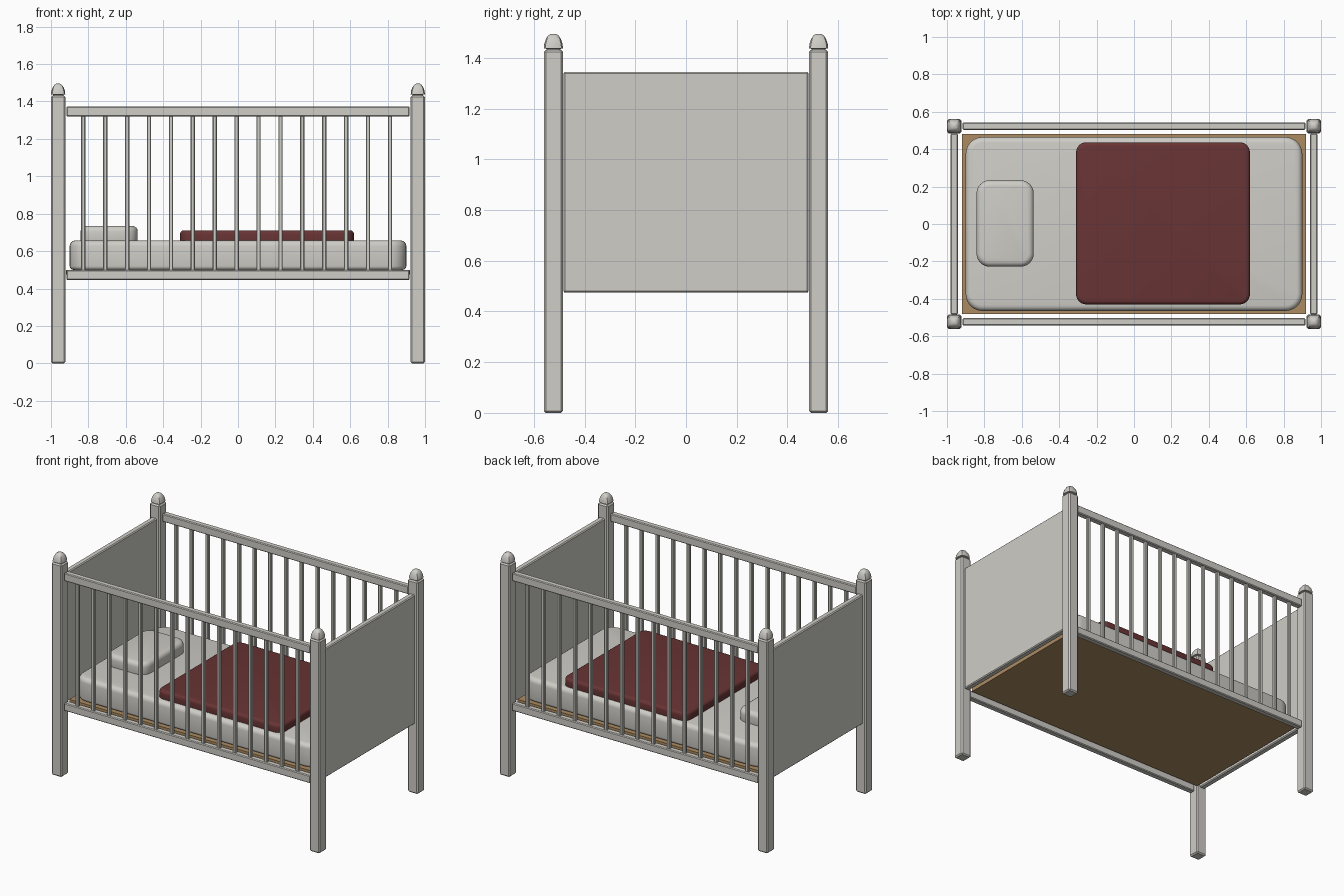
import bpy, bmesh, math

cube = bpy.data.objects.get("Cube")
if cube:
    bpy.data.objects.remove(cube, do_unlink=True)


def make_material(name, rgb):
    m = bpy.data.materials.new(name)
    m.use_nodes = True
    m.diffuse_color = (*rgb, 1)
    m.node_tree.nodes["Principled BSDF"].inputs["Base Color"].default_value = (*rgb, 1)
    return m


WHITE = make_material("off_white", (0.62, 0.61, 0.57))
RED = make_material("dark_red", (0.14, 0.034, 0.034))
WOOD = make_material("tan_wood", (0.41, 0.26, 0.12))


def finish(bm, name, mat, smooth=False):
    bmesh.ops.recalc_face_normals(bm, faces=bm.faces)
    mesh = bpy.data.meshes.new(name)
    bm.to_mesh(mesh)
    bm.free()
    mesh.materials.append(mat)
    ob = bpy.data.objects.new(name, mesh)
    bpy.context.collection.objects.link(ob)
    if smooth:
        bpy.ops.object.select_all(action="DESELECT")
        ob.select_set(True)
        bpy.context.view_layer.objects.active = ob
        bpy.ops.object.shade_smooth_by_angle(angle=math.radians(40))
    return ob


def box_bm(x, y, z):
    """Box spanning the given (low, high) ranges."""
    bm = bmesh.new()
    bmesh.ops.create_cube(bm, size=1)
    for v in bm.verts:
        for i, (lo, hi) in enumerate((x, y, z)):
            v.co[i] = hi if v.co[i] > 0 else lo
    return bm


def span(centre, width):
    return centre - width / 2, centre + width / 2


def bar(name, x, y, z, bevel=0.0, mat=WHITE):
    bm = box_bm(x, y, z)
    if bevel:
        bmesh.ops.bevel(bm, geom=bm.edges[:], offset=bevel, segments=1,
                        profile=0.5, affect="EDGES")
    return finish(bm, name, mat)


def cushion(name, x, y, z, corner, top, bottom, mat):
    """Slab with wide rounded corners and softly rounded rims."""
    bm = box_bm(x, y, z)
    upright = [e for e in bm.edges if abs(e.verts[0].co.z - e.verts[1].co.z) > 0.01]
    bmesh.ops.bevel(bm, geom=upright, offset=corner, segments=6,
                    profile=0.5, affect="EDGES")
    for height, radius in ((z[1], top), (z[0], bottom)):
        rim = [e for e in bm.edges if all(abs(v.co.z - height) < 1e-4 for v in e.verts)]
        bmesh.ops.bevel(bm, geom=rim, offset=radius, segments=4,
                        profile=0.5, affect="EDGES")
    return finish(bm, name, mat, smooth=True)


def finial(name, cx, cy):
    """Domed cap whose cross-section is a rounded square."""
    profile = [(0.028, 1.42), (0.028, 1.436), (0.038, 1.438), (0.036, 1.455),
               (0.030, 1.474), (0.020, 1.489), (0.010, 1.495)]
    sides = 16
    bm = bmesh.new()
    rings = []
    for r, z in profile:
        ring = []
        for i in range(sides):
            a = math.tau * i / sides
            c, s = math.cos(a), math.sin(a)
            k = r / (c ** 4 + s ** 4) ** 0.25
            ring.append(bm.verts.new((cx + k * c, cy + k * s, z)))
        rings.append(ring)
    for low, high in zip(rings, rings[1:]):
        for i in range(sides):
            j = (i + 1) % sides
            bm.faces.new((low[i], low[j], high[j], high[i]))
    bm.faces.new(rings[0][::-1])
    bm.faces.new(rings[-1])
    return finish(bm, name, WHITE, smooth=True)


PX, PY = 0.9615, 0.523

# Corner posts with domed caps
for sx, side in ((-1, "right"), (1, "left")):
    for sy, end in ((-1, "front"), (1, "back")):
        bar(f"{end}_{side}_post", span(sx * PX, 0.076), span(sy * PY, 0.076),
            (0, 1.432), 0.008)
        finial(f"{end}_{side}_post_cap", sx * PX, sy * PY)

# Solid end panels
for sx, side in ((-1, "right"), (1, "left")):
    bar(f"{side}_end_panel", span(sx * PX, 0.04), (-0.484, 0.484), (0.474, 1.344), 0.006)

# Long side rails and slats
for sy, end in ((-1, "front"), (1, "back")):
    y = span(sy * PY, 0.04)
    bar(f"{end}_top_rail", (-0.917, 0.917), y, (1.32, 1.374), 0.005)
    bar(f"{end}_bottom_rail", (-0.917, 0.917), y, (0.446, 0.498), 0.005)
    for i in range(15):
        bar(f"{end}_slat_{i + 1}", span(-0.827 + i * 0.1171, 0.023),
            span(sy * PY, 0.023), (0.49, 1.326), 0.004)

# Base board and bedding
bar("base_board", (-0.92, 0.92), (-0.482, 0.482), (0.475, 0.499), mat=WOOD)
cushion("mattress", (-0.9, 0.9), (-0.465, 0.465), (0.5, 0.657), 0.09, 0.03, 0.02, WHITE)
cushion("pillow", (-0.842, -0.536), (-0.228, 0.234), (0.64, 0.735), 0.07, 0.03, 0.02, WHITE)
cushion("blanket", (-0.31, 0.62), (-0.43, 0.437), (0.64, 0.711), 0.055, 0.02, 0.01, RED)
